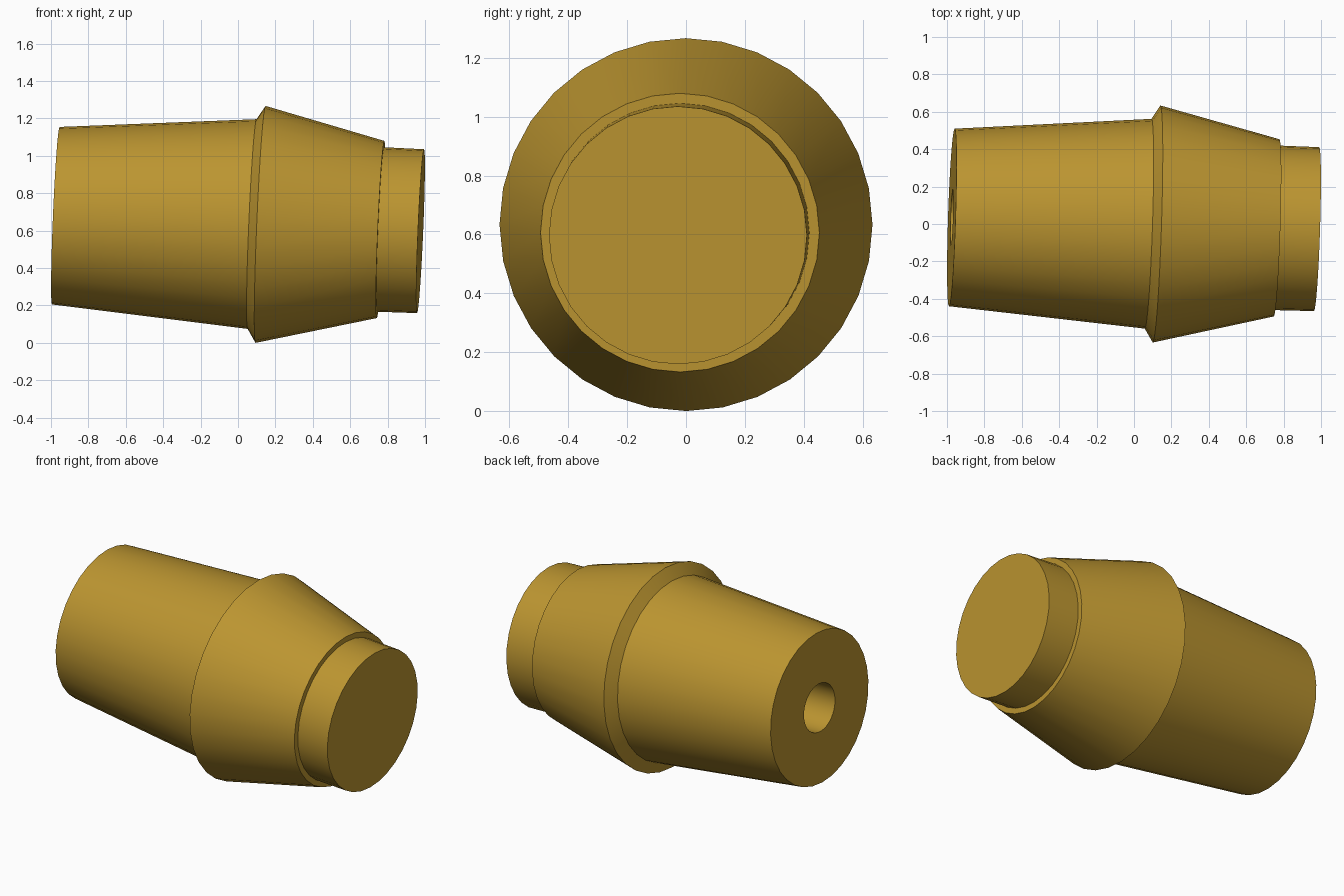
import bpy, bmesh, math
from mathutils import Vector, Matrix

if "Cube" in bpy.data.objects:
    bpy.data.objects.remove(bpy.data.objects["Cube"])

SIDES = 32

# Closed lathe profile: (distance along axis, radius), starting inside the blind bore
profile = [(-0.35, 0.0), (-0.35, 0.151), (-0.976, 0.151), (-0.976, 0.475),
           (0.075, 0.561), (0.12, 0.634), (0.763, 0.474), (0.763, 0.44),
           (0.977, 0.4385), (0.977, 0.0)]

# Slightly tilted axis frame
axis = Vector((1, -0.032, -0.0425)).normalized()
up = (Vector((0, 0, 1)) - axis * axis.z).normalized()
side = up.cross(axis)
origin = Vector((0, 0.0085, 0.643))

# Revolve the profile around the axis
bm = bmesh.new()
rings = []
for d, r in profile:
    n = SIDES if r > 0 else 1
    ring = []
    for i in range(n):
        a = 2 * math.pi * i / SIDES
        ring.append(bm.verts.new(origin + axis * d + (up * math.cos(a) + side * math.sin(a)) * r))
    rings.append(ring)
for a, b in zip(rings, rings[1:]):
    if len(a) == 1:
        bm.faces.new(b)
    elif len(b) == 1:
        bm.faces.new(a)
    else:
        for i in range(SIDES):
            j = (i + 1) % SIDES
            bm.faces.new((a[i], a[j], b[j], b[i]))
# Drop the unused centre points of the end caps
bmesh.ops.delete(bm, geom=[v for v in bm.verts if not v.link_faces], context='VERTS')
bmesh.ops.recalc_face_normals(bm, faces=bm.faces)

mesh = bpy.data.meshes.new("tapered_plug")
bm.to_mesh(mesh)
bm.free()
plug = bpy.data.objects.new("tapered_plug", mesh)
bpy.context.collection.objects.link(plug)

# Brass-like colour
mat = bpy.data.materials.new("brass")
mat.diffuse_color = (0.50, 0.30, 0.03, 1)
mat.use_nodes = True
mat.node_tree.nodes["Principled BSDF"].inputs["Base Color"].default_value = mat.diffuse_color
mesh.materials.append(mat)

# Smooth walls, crisp rims
bpy.context.view_layer.objects.active = plug
plug.select_set(True)
bpy.ops.object.shade_smooth_by_angle(angle=math.radians(30))

# Rest on the ground and centre
bpy.context.view_layer.update()
lo = [min(v.co[k] for v in mesh.vertices) for k in range(3)]
hi = [max(v.co[k] for v in mesh.vertices) for k in range(3)]
mesh.transform(Matrix.Translation((-(lo[0] + hi[0]) / 2, -(lo[1] + hi[1]) / 2, -lo[2])))
